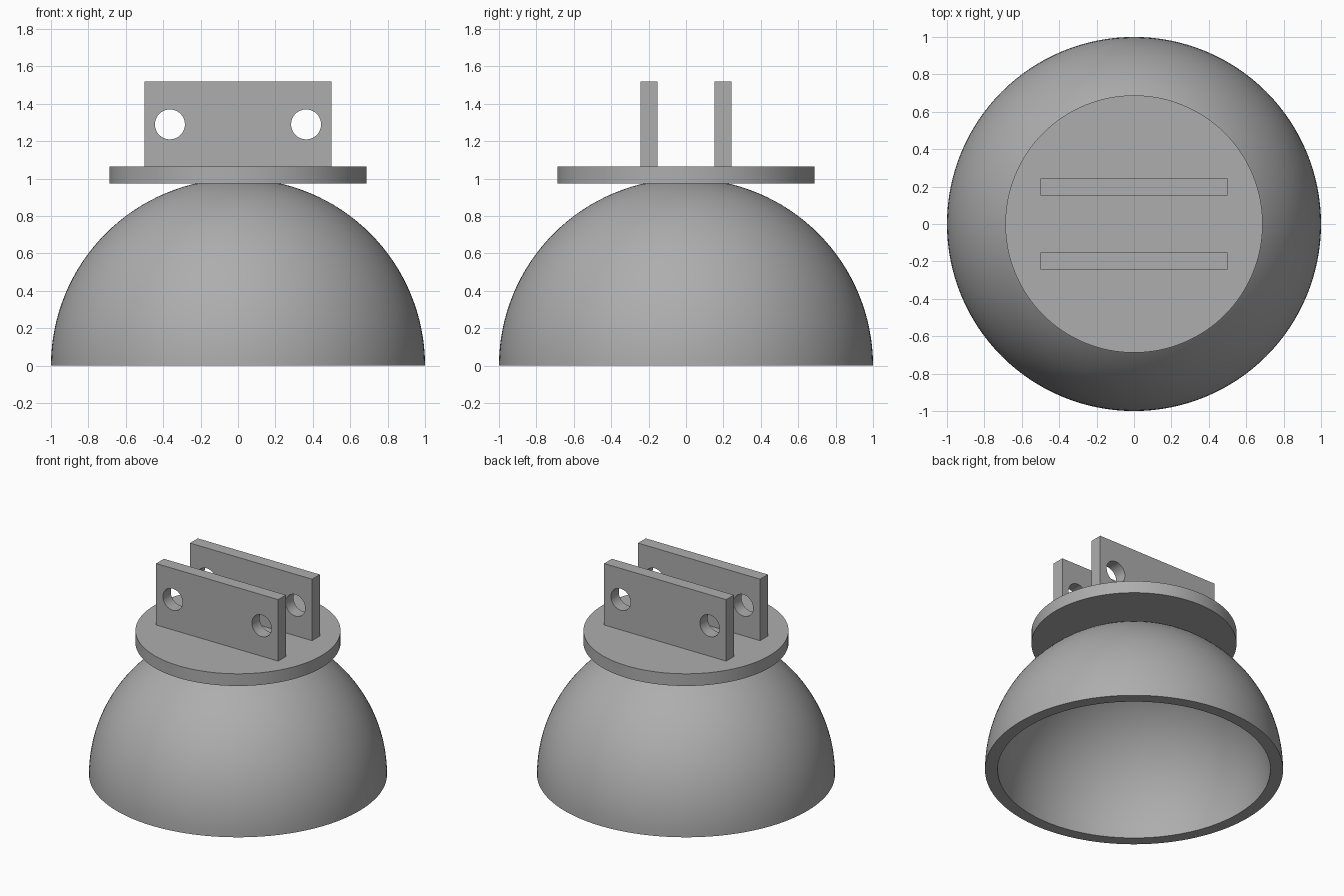
import bpy
import bmesh
from math import cos, sin, pi, radians
from mathutils import Matrix

if "Cube" in bpy.data.objects:
    bpy.data.objects.remove(bpy.data.objects["Cube"], do_unlink=True)

GREY = (0.42, 0.42, 0.42, 1)
grey = bpy.data.materials.new("plain grey")
grey.use_nodes = True
grey.diffuse_color = GREY
grey.node_tree.nodes["Principled BSDF"].inputs["Base Color"].default_value = GREY


def finish(bm, name, smooth=False):
    """Turn a bmesh into a grey object."""
    bmesh.ops.recalc_face_normals(bm, faces=bm.faces)
    mesh = bpy.data.meshes.new(name)
    bm.to_mesh(mesh)
    bm.free()
    mesh.materials.append(grey)
    obj = bpy.data.objects.new(name, mesh)
    bpy.context.collection.objects.link(obj)
    if smooth:
        bpy.ops.object.select_all(action="DESELECT")
        obj.select_set(True)
        bpy.context.view_layer.objects.active = obj
        bpy.ops.object.shade_smooth_by_angle(angle=radians(30))
    return obj


def cylinder(name, radius, depth, matrix, segments, smooth=False):
    bm = bmesh.new()
    bmesh.ops.create_cone(bm, cap_ends=True, segments=segments, radius1=radius,
                          radius2=radius, depth=depth, matrix=matrix)
    return finish(bm, name, smooth)


# Hollow dome: outer and inner quarter arcs spun around z
STEPS, OUTER, INNER = 32, 1.0, 0.915
angles = [i / STEPS * pi / 2 for i in range(STEPS + 1)]
profile = [(OUTER * cos(a), OUTER * sin(a)) for a in reversed(angles)]
profile += [(INNER * cos(a), INNER * sin(a)) for a in angles]
bm = bmesh.new()
points = [bm.verts.new((x, 0, z)) for x, z in profile]
edges = [bm.edges.new(pair) for pair in zip(points, points[1:])]
bmesh.ops.spin(bm, geom=points + edges, cent=(0, 0, 0), axis=(0, 0, 1),
               angle=2 * pi, steps=128, use_merge=True)
bmesh.ops.remove_doubles(bm, verts=bm.verts, dist=0.0001)
finish(bm, "dome_shell", smooth=True)

# Round mounting plate on the crown
PLATE_LOW, PLATE_TOP = 0.975, 1.065
cylinder("mounting_plate", 0.688, PLATE_TOP - PLATE_LOW,
         Matrix.Translation((0, 0, (PLATE_LOW + PLATE_TOP) / 2)), 128, True)

# Cutters for the two pin holes, running through both lugs
cutters = [cylinder("pin_hole_cutter", 0.08, 1,
                    Matrix.Translation((x, 0, 1.29)) @ Matrix.Rotation(pi / 2, 4, "X"), 64)
           for x in (-0.364, 0.364)]

# Pair of upright lugs with the holes cut through
LUG_TOP = 1.52
for name, y in (("front_lug", -0.198), ("back_lug", 0.198)):
    bm = bmesh.new()
    bmesh.ops.create_cube(
        bm, size=1,
        matrix=Matrix.Translation((0, y, (PLATE_TOP + LUG_TOP) / 2))
        @ Matrix.Diagonal((1, 0.091, LUG_TOP - PLATE_TOP, 1)))
    lug = finish(bm, name)
    bpy.context.view_layer.objects.active = lug
    for cutter in cutters:
        hole = lug.modifiers.new("pin hole", "BOOLEAN")
        hole.operation = "DIFFERENCE"
        hole.solver = "EXACT"
        hole.object = cutter
        bpy.ops.object.modifier_apply(modifier=hole.name)
    bpy.ops.object.select_all(action="DESELECT")
    lug.select_set(True)
    bpy.ops.object.shade_smooth_by_angle(angle=radians(30))

for cutter in cutters:
    bpy.data.objects.remove(cutter, do_unlink=True)
